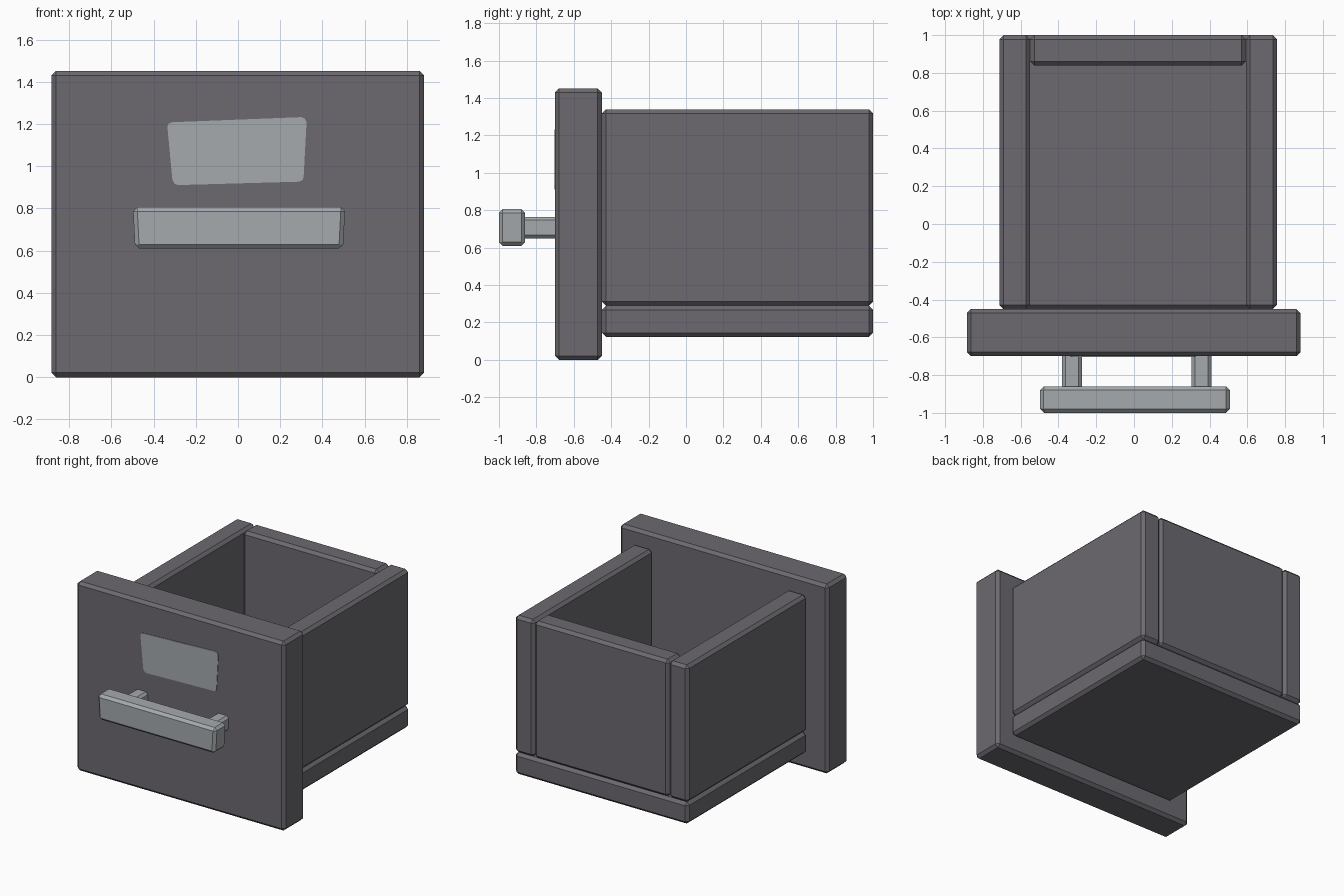
import bpy, bmesh

if "Cube" in bpy.data.objects:
    bpy.data.objects.remove(bpy.data.objects["Cube"])


def material(name, rgb):
    m = bpy.data.materials.new(name)
    m.diffuse_color = (*rgb, 1)
    m.use_nodes = True
    m.node_tree.nodes["Principled BSDF"].inputs["Base Color"].default_value = m.diffuse_color
    return m


DARK = material("dark grey", (0.15, 0.142, 0.16))
LIGHT = material("light grey metal", (0.376, 0.402, 0.416))


def finish(name, bm, mat):
    bmesh.ops.recalc_face_normals(bm, faces=bm.faces)
    me = bpy.data.meshes.new(name)
    bm.to_mesh(me)
    bm.free()
    me.materials.append(mat)
    ob = bpy.data.objects.new(name, me)
    bpy.context.collection.objects.link(ob)
    return ob


def box(name, x, y, z, mat, bevel=0.022, taper=0.0):
    """Chamfered box from (min, max) ranges; taper narrows the bottom in x."""
    bm = bmesh.new()
    bmesh.ops.create_cube(bm, size=1)
    for v in bm.verts:
        sx, sz = v.co.x, v.co.z
        v.co = [r[0] + (c + 0.5) * (r[1] - r[0]) for c, r in zip(v.co, (x, y, z))]
        if sz < 0:
            v.co.x -= taper if sx > 0 else -taper
    bmesh.ops.bevel(bm, geom=bm.edges[:], offset=bevel, segments=1,
                    profile=0.5, affect='EDGES')
    return finish(name, bm, mat)


# Drawer body
box("front_panel", (-0.885, 0.882), (-0.70, -0.45), (0, 1.452), DARK)
box("bottom_board", (-0.713, 0.757), (-0.45, 1.0), (0.123, 0.29), DARK)
box("left_wall", (-0.713, -0.55), (-0.45, 1.0), (0.29, 1.34), DARK)
box("right_wall", (0.592, 0.757), (-0.45, 1.0), (0.29, 1.34), DARK)
box("back_wall", (-0.55, 0.592), (0.838, 1.0), (0.29, 1.34), DARK)

# Handle bar and its two posts
box("handle_bar", (-0.498, 0.508), (-1.0, -0.86), (0.61, 0.806), LIGHT, 0.02, 0.01)
for name, cx in (("left_handle_post", -0.328), ("right_handle_post", 0.358)):
    box(name, (cx - 0.053, cx + 0.053), (-0.88, -0.68), (0.65, 0.765), LIGHT, 0.018)

# Slightly crooked label plate with clipped corners
outline = [(-0.335, 1.188), (-0.328, 1.203), (-0.31, 1.209), (0.3, 1.233),
           (0.317, 1.226), (0.325, 1.208), (0.311, 0.948), (0.305, 0.934),
           (0.29, 0.927), (-0.283, 0.911), (-0.3, 0.917), (-0.311, 0.935)]
bm = bmesh.new()
face = bm.faces.new([bm.verts.new((x, -0.704, z)) for x, z in outline])
ext = bmesh.ops.extrude_face_region(bm, geom=[face], use_keep_orig=True)
for g in ext["geom"]:
    if isinstance(g, bmesh.types.BMVert):
        g.co.y = -0.699
finish("label_plate", bm, LIGHT)
